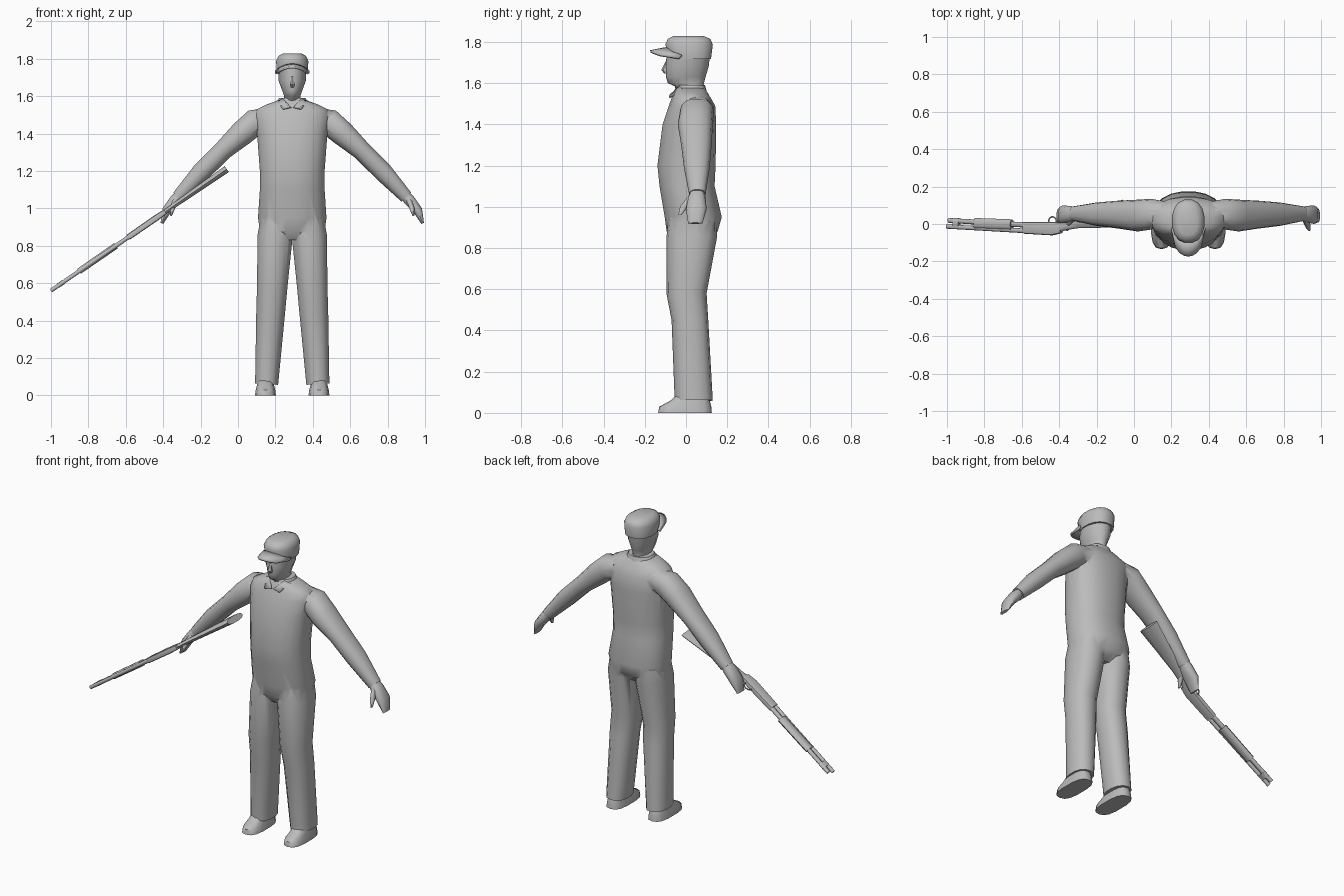
import bpy, bmesh
from collections import namedtuple
from math import sin, cos, pi, radians, sqrt
from mathutils import Vector

if "Cube" in bpy.data.objects:
    bpy.data.objects.remove(bpy.data.objects["Cube"])

grey = bpy.data.materials.new("plain_grey")
grey.use_nodes = True
grey.diffuse_color = (.5, .5, .5, 1)
grey.node_tree.nodes["Principled BSDF"].inputs["Base Color"].default_value = grey.diffuse_color

BODY_X = .29
MUZZLE, BUTT = Vector((-1, 0, .56)), Vector((-.06, 0, 1.21))
Ring = namedtuple("Ring", "z half front back x", defaults=[0])


def activate(ob):
    bpy.ops.object.select_all(action="DESELECT")
    ob.select_set(True)
    bpy.context.view_layer.objects.active = ob


def smooth(ob, angle=50):
    activate(ob)
    bpy.ops.object.shade_smooth_by_angle(angle=radians(angle))


def finish(name, bm):
    bmesh.ops.recalc_face_normals(bm, faces=bm.faces)
    mesh = bpy.data.meshes.new(name)
    bm.to_mesh(mesh)
    bm.free()
    ob = bpy.data.objects.new(name, mesh)
    bpy.context.collection.objects.link(ob)
    mesh.materials.append(grey)
    smooth(ob)
    return ob


def skin_faces(bm, a, b):
    for i in range(len(a) - 1):
        bm.faces.new((a[i], a[i + 1], b[i + 1], b[i]))


def loft(name, *rings, side=1, origin=BODY_X, count=14, power=2.3):
    """Capped skin over rounded rings, each square to the path of ring centres."""
    bm = bmesh.new()
    loops = []
    for k, ring in enumerate(rings):
        before, after = rings[max(k - 1, 0)], rings[min(k + 1, len(rings) - 1)]
        across = Vector((after.z - before.z, before.x - after.x)).normalized() * ring.half
        loop = []
        for i in range(count):
            a = 2 * pi * (i + .5) / count
            u, v = [abs(f) ** (2 / power) * (1 if f > 0 else -1) for f in (cos(a), sin(a))]
            y = (ring.front + ring.back + v * (ring.back - ring.front)) / 2
            x = origin + side * (ring.x + u * across.x)
            loop.append(bm.verts.new((x, y, ring.z + u * across.y)))
        loops.append(loop)
    for a, b in zip(loops, loops[1:]):
        skin_faces(bm, a + a[:1], b + b[:1])
    bm.faces.new(loops[0])
    bm.faces.new(loops[-1])
    return finish(name, bm)


def gun_ring(along, half, front, back):
    p = MUZZLE.lerp(BUTT, along)
    return Ring(p.z, half, front, back, p.x)


def sheet(name, rows, thickness):
    bm = bmesh.new()
    grid = [[bm.verts.new(p) for p in row] for row in rows]
    for a, b in zip(grid, grid[1:]):
        skin_faces(bm, a, b)
    mod = finish(name, bm).modifiers.new("thickness", "SOLIDIFY")
    mod.thickness, mod.offset = thickness, 0


# Clothed body: torso with arms and legs welded on
body = loft(
    "clothed_body",
    Ring(z=.83, half=.1, front=-.06, back=.11),
    Ring(z=.88, half=.175, front=-.095, back=.155),
    Ring(z=.95, half=.185, front=-.105, back=.175),
    Ring(z=1.1, half=.175, front=-.13, back=.14),
    Ring(z=1.2, half=.175, front=-.14, back=.145),
    Ring(z=1.4, half=.19, front=-.115, back=.148),
    Ring(z=1.49, half=.205, front=-.085, back=.143),
    Ring(z=1.53, half=.19, front=-.07, back=.12),
    Ring(z=1.555, half=.14, front=-.06, back=.105),
    Ring(z=1.577, half=.08, front=-.05, back=.09),
    count=20)
limbs = []
for side in (-1, 1):
    limbs.append(loft(
        "arm",
        Ring(x=.12, z=1.48, half=.06, front=0, back=.12),
        Ring(x=.2, z=1.46, half=.073, front=-.03, back=.135),
        Ring(x=.27, z=1.4, half=.068, front=-.04, back=.13),
        Ring(x=.37, z=1.31, half=.053, front=-.025, back=.125),
        Ring(x=.49, z=1.19, half=.052, front=-.01, back=.115),
        Ring(x=.61, z=1.06, half=.036, front=.015, back=.095),
        side=side))
    limbs.append(loft(
        "leg",
        Ring(x=.137, z=.06, half=.063, front=-.055, back=.13),
        Ring(x=.115, z=.45, half=.079, front=-.07, back=.108),
        Ring(x=.107, z=.58, half=.083, front=-.095, back=.1),
        Ring(x=.092, z=.85, half=.096, front=-.095, back=.15),
        Ring(x=.085, z=.95, half=.085, front=-.085, back=.15),
        side=side))
for limb in limbs:
    mod = body.modifiers.new("weld", "BOOLEAN")
    mod.operation, mod.solver, mod.object = "UNION", "EXACT", limb
    activate(body)
    bpy.ops.object.modifier_apply(modifier=mod.name)
    bpy.data.objects.remove(limb)
smooth(body, angle=65)

# Hands, shoes and collar flaps
for side, label in ((-1, "right"), (1, "left")):
    loft(label + "_hand",
         Ring(x=.59, z=1.085, half=.025, front=.025, back=.085),
         Ring(x=.625, z=1.045, half=.032, front=.01, back=.095),
         Ring(x=.672, z=.988, half=.026, front=0, back=.1),
         Ring(x=.697, z=.92, half=.008, front=.01, back=.08),
         side=side, count=10)
    loft(label + "_thumb",
         Ring(x=.622, z=1.05, half=.015, front=.01, back=.05),
         Ring(x=.64, z=1, half=.014, front=-.03, back=.01),
         Ring(x=.648, z=.96, half=.005, front=-.038, back=-.022),
         side=side, count=8)
    loft(label + "_shoe",
         Ring(x=.143, z=0, half=.057, front=-.135, back=.125),
         Ring(x=.143, z=.03, half=.053, front=-.13, back=.123),
         Ring(x=.143, z=.06, half=.045, front=-.075, back=.115),
         Ring(x=.143, z=.1, half=.04, front=-.03, back=.1),
         side=side, power=2.8)
    flap = [[(.08, -.015, 1.57), (.05, -.03, 1.585)],
            [(.05, -.08, 1.53), (.006, -.078, 1.54)]]
    sheet(label + "_collar_flap",
          [[(BODY_X + side * x, y, z) for x, y, z in row] for row in flap], thickness=.008)

loft("collar",
     Ring(z=1.545, half=.1, front=-.065, back=.105),
     Ring(z=1.59, half=.072, front=-.045, back=.092))

# Head and nose
loft("head",
     Ring(z=1.54, half=.05, front=-.04, back=.08),
     Ring(z=1.585, half=.045, front=-.055, back=.085),
     Ring(z=1.6, half=.044, front=-.088, back=.087),
     Ring(z=1.63, half=.055, front=-.097, back=.095),
     Ring(z=1.68, half=.074, front=-.1, back=.11),
     Ring(z=1.77, half=.08, front=-.09, back=.12),
     power=2)
loft("nose",
     Ring(z=1.647, half=.012, front=-.105, back=-.08),
     Ring(z=1.663, half=.014, front=-.12, back=-.08),
     Ring(z=1.705, half=.007, front=-.1, back=-.08),
     count=6)

# Cap crown and curved brim
loft("cap_crown",
     Ring(z=1.718, half=.083, front=-.08, back=.123),
     Ring(z=1.787, half=.088, front=-.102, back=.132),
     Ring(z=1.815, half=.075, front=-.09, back=.12),
     Ring(z=1.829, half=.05, front=-.06, back=.085),
     count=16)


def brim_point(u, reach):
    arc = sqrt(1 - u * u)
    return (BODY_X + .086 * u, -.02 - .07 * arc - reach * (.015 + .068 * arc),
            1.77 - .016 * reach - .035 * u * u)


sheet("cap_brim", [[brim_point(i / 4 - 1, reach) for i in range(9)] for reach in (0, .5, 1)],
      thickness=.012)


# Long gun, its top turned to the front
def gun_part(name, *rings, power=2.2):
    loft(name, *rings, origin=0, count=10, power=power)


gun_part("barrel",
         gun_ring(along=0, half=.011, front=-.025, back=-.002),
         gun_ring(along=.46, half=.012, front=-.05, back=-.025))
gun_part("magazine_tube",
         gun_ring(along=.01, half=.011, front=.006, back=.032),
         gun_ring(along=.46, half=.012, front=-.02, back=.008))
gun_part("barrel_clamp",
         gun_ring(along=.04, half=.013, front=-.027, back=.033),
         gun_ring(along=.07, half=.013, front=-.028, back=.032))
gun_part("fore_grip",
         gun_ring(along=.16, half=.017, front=-.026, back=.032),
         gun_ring(along=.37, half=.018, front=-.034, back=.025))
gun_part("receiver",
         gun_ring(along=.44, half=.016, front=-.052, back=.012),
         gun_ring(along=.6, half=.017, front=-.061, back=.012),
         gun_ring(along=.65, half=.014, front=-.05, back=.008),
         power=4)
gun_part("stock",
         gun_ring(along=.62, half=.013, front=-.052, back=.006),
         gun_ring(along=.68, half=.013, front=-.032, back=.014),
         gun_ring(along=.75, half=.015, front=-.022, back=.05),
         gun_ring(along=1, half=.02, front=-.018, back=.13))
bpy.ops.mesh.primitive_torus_add(
    location=MUZZLE.lerp(BUTT, .6) + Vector((0, .014, 0)), rotation=(0, radians(-35), 0),
    major_segments=14, minor_segments=6, major_radius=.025, minor_radius=.004)
guard = bpy.context.object
guard.name = "trigger_guard"
guard.data.materials.append(grey)
smooth(guard)
